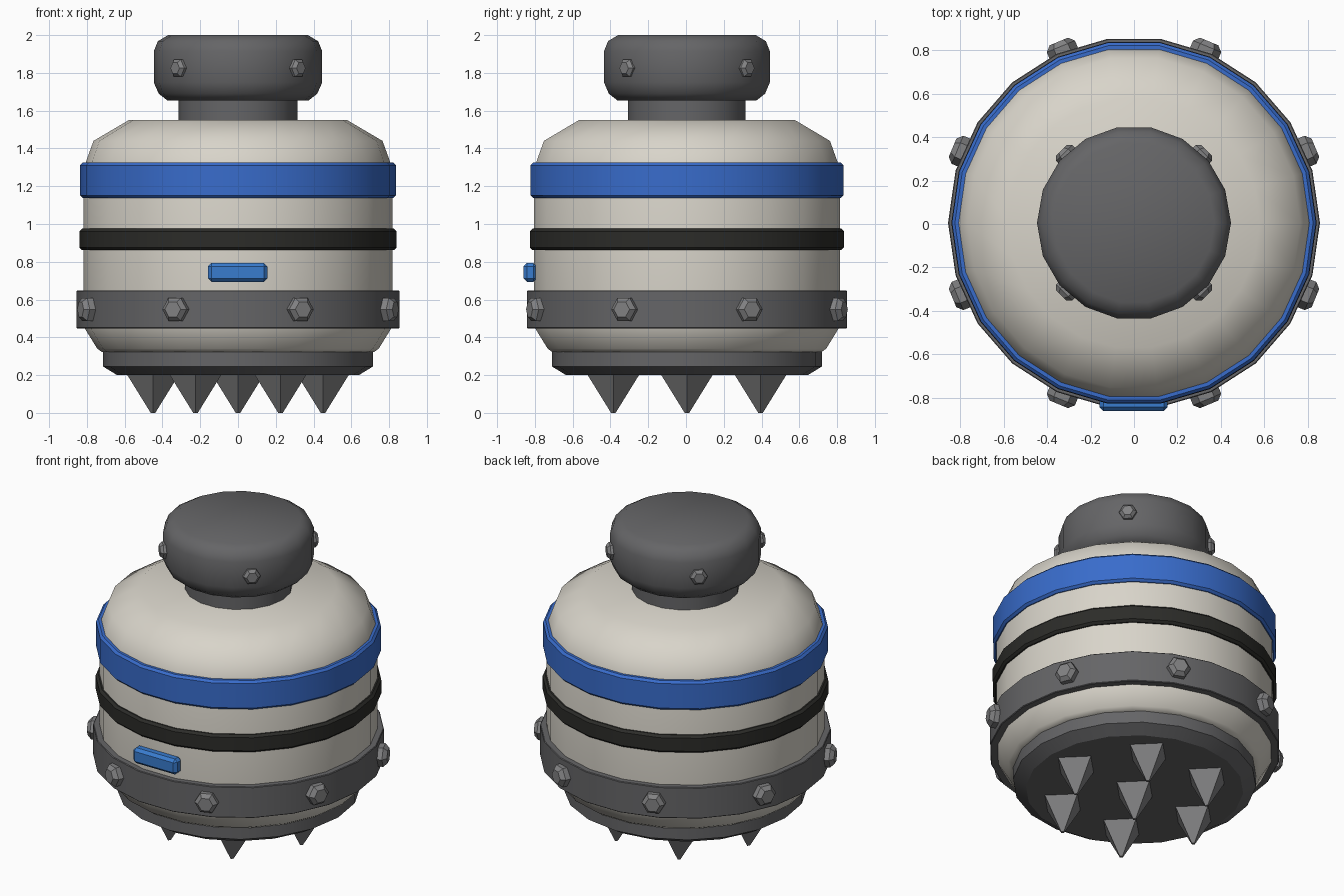
import bpy, bmesh
from math import cos, sin, pi, radians
from mathutils import Matrix

if "Cube" in bpy.data.objects:
    bpy.data.objects.remove(bpy.data.objects["Cube"])

DY = 0.005  # body axis sits slightly behind the centre of the bounds


def material(name, r, g, b):
    m = bpy.data.materials.new(name)
    m.diffuse_color = (r, g, b, 1)
    m.use_nodes = True
    m.node_tree.nodes["Principled BSDF"].inputs["Base Color"].default_value = m.diffuse_color
    return m


cream = material("cream", 0.69, 0.66, 0.59)
blue = material("blue", 0.04, 0.15, 0.60)
light_blue = material("light_blue", 0.04, 0.20, 0.62)
black = material("black", 0.025, 0.025, 0.022)
steel = material("steel", 0.13, 0.13, 0.135)
light_steel = material("light_steel", 0.22, 0.22, 0.225)


def finish(name, bm, mat, angle=40):
    bmesh.ops.recalc_face_normals(bm, faces=bm.faces)
    me = bpy.data.meshes.new(name)
    bm.to_mesh(me)
    bm.free()
    me.materials.append(mat)
    if angle:
        me.polygons.foreach_set("use_smooth", [True] * len(me.polygons))
        me.set_sharp_from_angle(angle=radians(angle))
    ob = bpy.data.objects.new(name, me)
    bpy.context.collection.objects.link(ob)
    return ob


def lathe(name, profile, sides, mat, angle=40, matrix=None):
    """Closed solid of revolution from (radius, z) points, bottom to top."""
    bm = bmesh.new()
    rings = [[bm.verts.new((r * cos(2 * pi * i / sides), r * sin(2 * pi * i / sides), z))
              for i in range(sides)] for r, z in profile]
    for a, b in zip(rings, rings[1:]):
        for i in range(sides):
            j = (i + 1) % sides
            bm.faces.new((a[i], a[j], b[j], b[i]))
    bm.faces.new(rings[0])
    bm.faces.new(rings[-1])
    bm.transform(matrix or Matrix.Translation((0, DY, 0)))
    return finish(name, bm, mat, angle)


def band(name, r, z0, z1, c, mat):
    lathe(name, [(r - c, z0), (r, z0 + c), (r, z1 - c), (r - c, z1)], 22, mat)


def bolts(name, count, start, r_in, r_out, z, size):
    """Chamfered hexagonal bolts pointing outwards around the axis."""
    c = size * 0.35
    for k in range(count):
        a = start + 2 * pi * k / count
        m = (Matrix.Translation((0, DY, z)) @ Matrix.Rotation(a, 4, 'Z')
             @ Matrix.Rotation(pi / 2, 4, 'Y') @ Matrix.Rotation(pi / 2, 4, 'Z'))
        lathe(f"{name}_{k + 1}", [(size, r_in), (size, r_out - c), (size - c, r_out)],
              6, light_steel, 0, m)


# Main shell
lathe("body", [(0.72, 0.322), (0.745, 0.34), (0.81, 0.445), (0.8175, 0.5), (0.8175, 1.28),
               (0.805, 1.33), (0.765, 1.44), (0.578, 1.55)], 22, cream)

# Bands around the shell
band("blue_band", 0.8375, 1.138, 1.325, 0.014, blue)
band("black_band", 0.84, 0.862, 0.975, 0.014, black)
band("lower_band", 0.855, 0.447, 0.648, 0.004, steel)

# Base plate, neck and cap
lathe("base_plate", [(0.64, 0.2), (0.715, 0.246), (0.715, 0.325)], 20, steel, 30)
lathe("neck", [(0.316, 1.53), (0.316, 1.67)], 18, steel)
lathe("cap", [(0.375, 1.655), (0.42, 1.69), (0.446, 1.75), (0.446, 1.915),
              (0.424, 1.968), (0.37, 2.0)], 18, steel)

# Bolts
bolts("band_bolt", 8, pi / 8, 0.81, 0.903, 0.548, 0.07)
bolts("cap_bolt", 4, pi / 4, 0.41, 0.472, 1.825, 0.052)

# Four-sided spikes: one in the middle, six around it
spots = [(0, 0)] + [(0.45 * cos(k * pi / 3), 0.45 * sin(k * pi / 3)) for k in range(6)]
for k, (x, y) in enumerate(spots):
    lathe(f"spike_{k + 1}", [(0.012, 0), (0.142, 0.21)], 4, light_steel, 0,
          Matrix.Translation((x, y + DY, 0)))

# Front plate
bm = bmesh.new()
bmesh.ops.create_cube(bm, size=1, matrix=Matrix.Translation((-0.002, -0.825, 0.744))
                      @ Matrix.Diagonal((0.314, 0.07, 0.1, 1)))
bmesh.ops.bevel(bm, geom=bm.edges[:], offset=0.018, segments=1, affect='EDGES')
finish("front_plate", bm, light_blue, 0)
